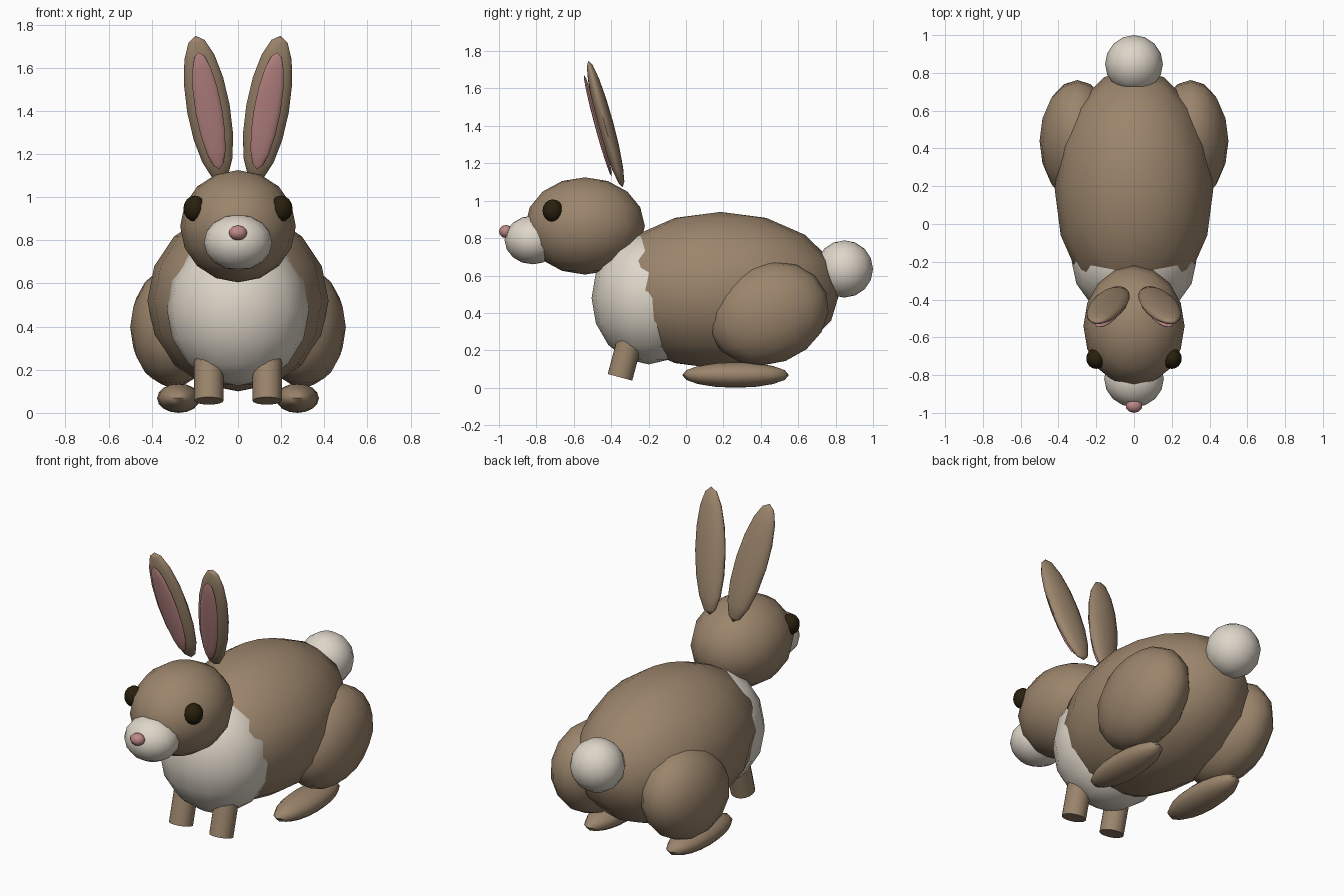
import bpy
import math

if "Cube" in bpy.data.objects:
    bpy.data.objects.remove(bpy.data.objects["Cube"])


def material(name, rgb):
    m = bpy.data.materials.new(name)
    m.diffuse_color = (*rgb, 1.0)
    m.use_nodes = True
    m.node_tree.nodes["Principled BSDF"].inputs["Base Color"].default_value = m.diffuse_color
    return m


BROWN = material("brown fur", (0.33, 0.235, 0.15))
CREAM = material("cream fur", (0.73, 0.67, 0.58))
PINK = material("pink skin", (0.51, 0.25, 0.24))
DARK = material("dark eye", (0.022, 0.014, 0.004))


def finish(name, mat):
    ob = bpy.context.object
    ob.name = name
    ob.data.materials.append(mat)
    bpy.ops.object.transform_apply(location=False, rotation=True, scale=True)
    bpy.ops.object.shade_smooth_by_angle(angle=math.radians(50))
    return ob


def ellipsoid(name, loc, radii, mat, rot=(0, 0, 0), seg=16, rings=8):
    bpy.ops.mesh.primitive_uv_sphere_add(
        segments=seg, ring_count=rings, radius=1, location=loc,
        rotation=[math.radians(a) for a in rot])
    bpy.context.object.scale = radii
    return finish(name, mat)


# Torso, chest and tail
ellipsoid("body", (0, 0.185, 0.52), (0.42, 0.64, 0.42), BROWN)
ellipsoid("chest", (0, -0.20, 0.48), (0.33, 0.305, 0.355), CREAM)
ellipsoid("tail", (0, 0.847, 0.635), (0.153, 0.153, 0.153), CREAM)

# Head, muzzle and nose
ellipsoid("head", (0, -0.54, 0.865), (0.268, 0.32, 0.26), BROWN)
ellipsoid("muzzle", (0, -0.82, 0.79), (0.158, 0.15, 0.13), CREAM)
ellipsoid("nose", (0, -0.962, 0.835), (0.045, 0.038, 0.035), PINK, seg=10, rings=6)

for side, s in (("left", 1), ("right", -1)):
    # Eyes set into the sides of the head
    ellipsoid(f"{side}_eye", (s * 0.2, -0.712, 0.947), (0.053, 0.055, 0.06), DARK)

    # Ears lean outward and forward, with a pink inner pad on the front
    lean = (15, s * 10, 0)
    ellipsoid(f"{side}_ear", (s * 0.137, -0.43, 1.41), (0.1, 0.042, 0.355), BROWN, lean)
    ellipsoid(f"{side}_inner_ear", (s * 0.135, -0.471, 1.40), (0.062, 0.016, 0.285), PINK, lean)

    # Haunch and long hind foot
    ellipsoid(f"{side}_haunch", (s * 0.3, 0.44, 0.397), (0.2, 0.33, 0.27), BROWN, (20, 0, 0))
    ellipsoid(f"{side}_hind_foot", (s * 0.275, 0.265, 0.068), (0.1, 0.285, 0.068), BROWN)

    # Short front leg, tilted forward at the bottom
    a = math.radians(-15)
    half = 0.14
    bpy.ops.mesh.primitive_cylinder_add(
        vertices=16, radius=0.068, depth=2 * half, rotation=(a, 0, 0),
        location=(s * 0.135, -0.353 - half * math.sin(a), 0.056 + half * math.cos(a)))
    finish(f"{side}_front_leg", BROWN)
